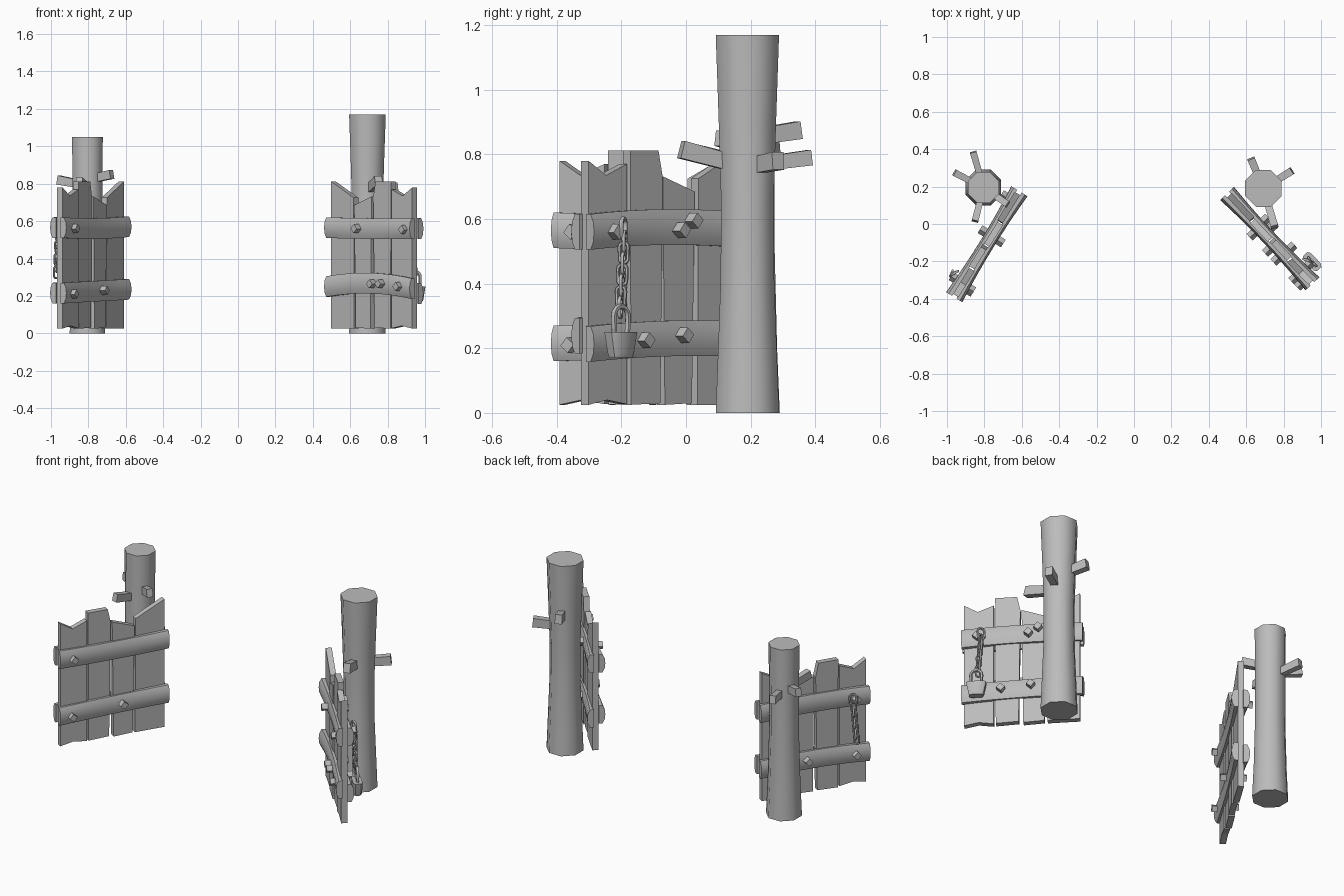
import bpy, bmesh, math
from mathutils import Matrix, Vector

cube = bpy.data.objects.get("Cube")
if cube:
    bpy.data.objects.remove(cube)

grey = bpy.data.materials.new("weathered_grey")
grey.use_nodes = True
grey.diffuse_color = (0.5, 0.5, 0.5, 1)
grey.node_tree.nodes["Principled BSDF"].inputs["Base Color"].default_value = (0.5, 0.5, 0.5, 1)


def finish(name, bm, matrix=Matrix(), smooth=0):
    """Turn a bmesh into an object, optionally smooth below an angle."""
    bm.transform(matrix)
    bmesh.ops.recalc_face_normals(bm, faces=bm.faces)
    mesh = bpy.data.meshes.new(name)
    bm.to_mesh(mesh)
    bm.free()
    mesh.materials.append(grey)
    obj = bpy.data.objects.new(name, mesh)
    bpy.context.collection.objects.link(obj)
    if smooth:
        bpy.ops.object.select_all(action='DESELECT')
        obj.select_set(True)
        bpy.context.view_layer.objects.active = obj
        bpy.ops.object.shade_smooth_by_angle(angle=math.radians(smooth))


def loft(bm, rings, closed=False):
    """Skin rings of points, capping the ends unless closed."""
    rows = [[bm.verts.new(p) for p in ring] for ring in rings]
    n = len(rows[0])
    pairs = list(zip(rows, rows[1:]))
    if closed:
        pairs.append((rows[-1], rows[0]))
    else:
        bm.faces.new(rows[0])
        bm.faces.new(rows[-1])
    for a, b in pairs:
        for i in range(n):
            j = (i + 1) % n
            bm.faces.new((a[i], a[j], b[j], b[i]))


def plank(name, outline, depth, matrix):
    bm = bmesh.new()
    loft(bm, [[(u, n, z) for u, z in outline] for n in (depth - 0.017, depth + 0.017)])
    finish(name, bm, matrix)


def strap(name, side, heights, matrix):
    """Domed band: heights are centre heights at the outer end, middle, inner end."""
    bm = bmesh.new()
    rings = []
    a, b, c = heights
    for i in range(9):
        t = i / 8
        u = -0.012 + 0.665 * t
        zc = a * (1 - t) * (1 - 2 * t) + 4 * b * t * (1 - t) + c * t * (2 * t - 1)
        thick = 0.024 + 0.012 * abs(2 * t - 1) ** 2
        section = ((0.014, -0.055), (thick * 0.6 + 0.014, -0.055), (thick + 0.012, -0.03),
                   (thick + 0.015, 0), (thick + 0.012, 0.03), (thick * 0.6 + 0.014, 0.055),
                   (0.014, 0.055))
        rings.append([(u, side * n, zc + z) for n, z in section])
    loft(bm, rings)
    finish(name, bm, matrix, 40)


def bolt(name, u, z, side, matrix):
    bm = bmesh.new()
    place = (Matrix.Translation((u, side * 0.055, z)) @ Matrix.Rotation(0.7, 4, 'Y')
             @ Matrix.Diagonal((0.034, 0.036, 0.034, 1)))
    bmesh.ops.create_cube(bm, size=1, matrix=place)
    finish(name, bm, matrix)


def link(name, centre, turn, matrix, half=0.017, rad=0.014, wire=0.006):
    """Stadium-shaped chain link standing upright."""
    bm = bmesh.new()
    rings = []
    for i in range(14):
        ang = math.tau * i / 14
        out = Vector((math.cos(ang), 0, math.sin(ang)))
        mid = out * rad + Vector((0, 0, half if i <= 7 else -half))
        rings.append([mid + out * wire * math.cos(k * math.tau / 6)
                      + Vector((0, wire * math.sin(k * math.tau / 6), 0)) for k in range(6)])
    loft(bm, rings, closed=True)
    place = Matrix.Translation(centre) @ Matrix.Rotation(turn, 4, 'Z')
    finish(name, bm, matrix @ place, 60)


def padlock(side_name, u, n, matrix):
    bm = bmesh.new()
    rings = []
    for z, w, d in ((0.17, 0.037, 0.02), (0.18, 0.041, 0.024), (0.25, 0.055, 0.027)):
        rings.append([(u + x * w, n + y * d, z)
                      for x, y in ((-1, -0.6), (-0.7, -1), (0.7, -1), (1, -0.6),
                                   (1, 0.6), (0.7, 1), (-0.7, 1), (-1, 0.6))])
    loft(bm, rings)
    finish(side_name + "_padlock_body", bm, matrix, 40)
    link(side_name + "_padlock_shackle", (u, n, 0.27), 0, matrix, 0.03, 0.03, 0.009)


def post(name, x, y, profile):
    bm = bmesh.new()
    loft(bm, [[(x + r * math.cos((k + 0.5) * math.tau / 8),
                y + r * math.sin((k + 0.5) * math.tau / 8), z) for k in range(8)]
              for z, r in profile])
    finish(name, bm, smooth=50)


def branch(name, start, end, size=0.021):
    """Square stub sticking out of a post."""
    start, end = Vector(start), Vector(end)
    along = (end - start).normalized()
    across = along.cross(Vector((0, 0, 1))).normalized()
    up = across.cross(along)
    bm = bmesh.new()
    loft(bm, [[p + (across * a * 0.75 + up * b) * s for a, b in ((-1, -1), (1, -1), (1, 1), (-1, 1))]
              for p, s in ((start, size), (end, size * 1.15))])
    finish(name, bm)


# Plank outlines, running from the free end of the gate to the post end
planks = {
    "notched_plank": ((0, 0.025), (0.08, 0.04), (0.163, 0.027), (0.163, 0.77), (0.075, 0.735), (0, 0.78)),
    "tall_plank": ((0.175, 0.025), (0.3, 0.03), (0.31, 0.73), (0.292, 0.812), (0.172, 0.812)),
    "short_plank": ((0.325, 0.025), (0.44, 0.03), (0.452, 0.685), (0.316, 0.732)),
    "slanted_plank": ((0.458, 0.025), (0.637, 0.025), (0.637, 0.812), (0.462, 0.725)),
}

# Each gate: free end, horizontal angle, mirror sign, straps and bolts as (side, ...)
gates = {
    "right": dict(
        end=(-0.955, -0.381), slope=58.4, sign=1,
        straps=((1, 0.565, 0.56, 0.57), (1, 0.215, 0.225, 0.235),
                (-1, 0.565, 0.575, 0.57), (-1, 0.215, 0.23, 0.225)),
        bolts=((1, 0.07, 0.56), (1, 0.06, 0.21), (1, 0.37, 0.23),
               (-1, 0.075, 0.565), (-1, 0.59, 0.57), (-1, 0.075, 0.22), (-1, 0.37, 0.235))),
    "left": dict(
        end=(0.946, -0.311), slope=46.6, sign=-1,
        straps=((1, 0.56, 0.56, 0.565), (1, 0.238, 0.268, 0.25),
                (-1, 0.56, 0.575, 0.565), (-1, 0.213, 0.23, 0.228)),
        bolts=((1, 0.03, 0.555), (1, 0.4, 0.56), (1, 0.075, 0.25), (1, 0.214, 0.265), (1, 0.28, 0.265),
               (-1, 0.075, 0.56), (-1, 0.357, 0.565), (-1, 0.41, 0.595),
               (-1, 0.206, 0.225), (-1, 0.37, 0.24))),
}

for side, g in gates.items():
    # Gate space: x along the gate, y out of its front, z up
    c, s = math.cos(math.radians(g["slope"])), math.sin(math.radians(g["slope"]))
    k = g["sign"]
    frame = Matrix(((k * c, k * s, 0, g["end"][0]), (s, -c, 0, g["end"][1]),
                    (0, 0, 1, 0), (0, 0, 0, 1)))
    for i, (name, outline) in enumerate(planks.items()):
        plank(f"{side}_{name}", outline, 0.003 * (-1) ** i, frame)
    for i, (face, *heights) in enumerate(g["straps"]):
        strap(f"{side}_strap_{i}", face, heights, frame)
    for i, (face, u, z) in enumerate(g["bolts"]):
        bolt(f"{side}_bolt_{i}", u, z, face, frame)
    # Chain hanging from the upper back bolt
    link(f"{side}_chain_loop", (0.1, -0.065, 0.57), 0.5, frame, 0.012, 0.02, 0.007)
    for i in range(7):
        link(f"{side}_chain_link_{i}", (0.1 - 0.003 * i, -0.07, 0.53 - 0.034 * i),
             0.6 + i % 2 * math.pi / 2, frame)

    if side == "left":
        padlock(side, 0.075, -0.08, frame)

# Posts
post("right_post", -0.805, 0.195,
     ((0, 0.103), (0.2, 0.094), (0.5, 0.086), (0.8, 0.086), (1.05, 0.089)))
post("left_post", 0.692, 0.19,
     ((0, 0.106), (0.15, 0.1), (0.4, 0.09), (0.65, 0.088), (0.9, 0.096), (1.17, 0.106)))

# Branch stubs
for i, (z, tip) in enumerate(((0.765, (-0.86, 0.385, 0.79)), (0.79, (-0.96, 0.275, 0.82)),
                              (0.77, (-0.85, 0.015, 0.81)), (0.82, (-0.675, 0.105, 0.85)))):
    branch(f"right_branch_{i}", (-0.805, 0.195, z), tip)
for i, (z, tip) in enumerate(((0.85, (0.625, 0.35, 0.875)), (0.76, (0.845, 0.285, 0.78)),
                              (0.76, (0.752, -0.015, 0.815)))):
    branch(f"left_branch_{i}", (0.692, 0.19, z), tip, 0.024)
